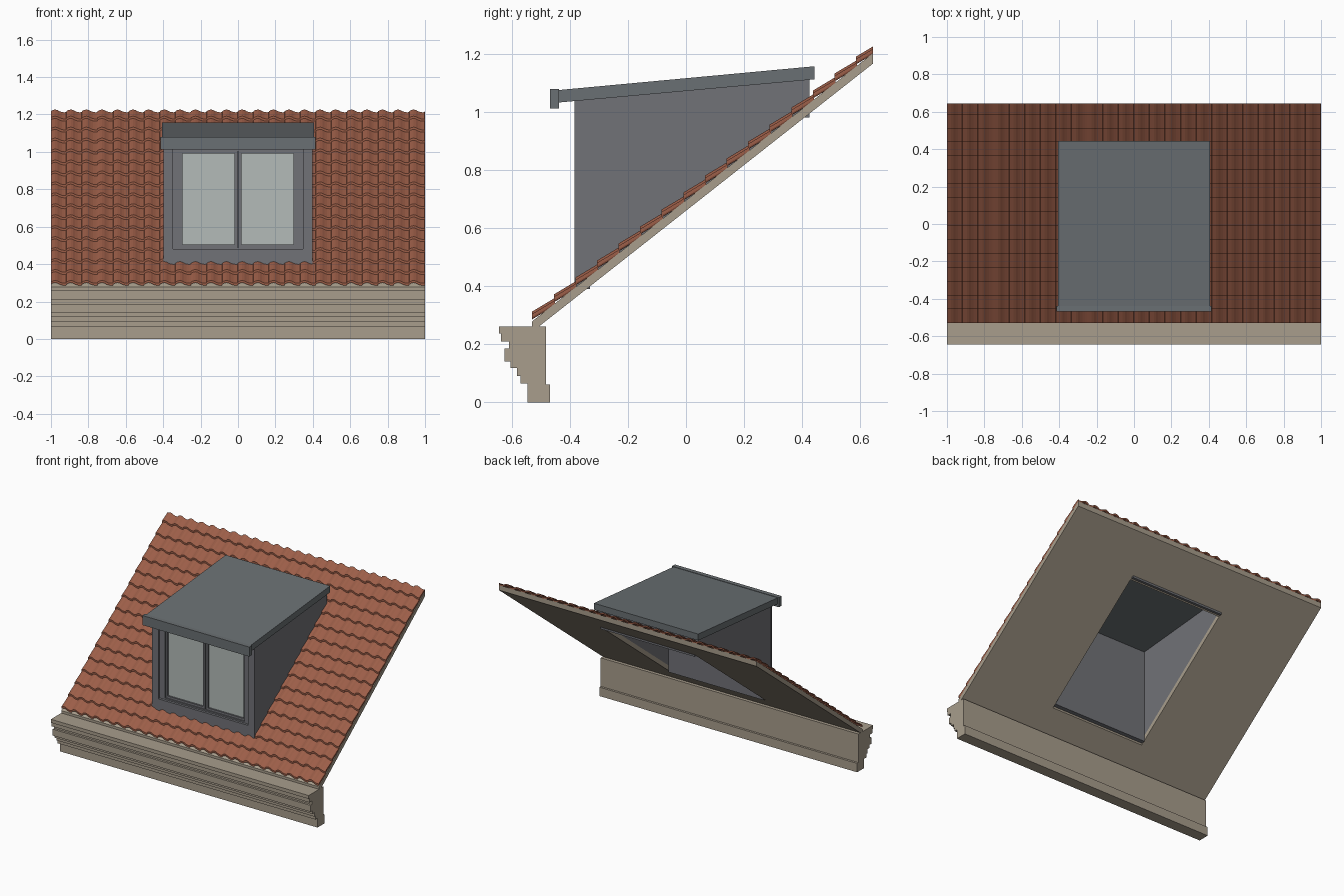
import bpy
import bmesh

default = bpy.data.objects.get("Cube")
if default:
    bpy.data.objects.remove(default)


def material(name, r, g, b):
    """Flat material from 0-255 display values."""
    col = [((c / 255 + 0.055) / 1.055) ** 2.4 for c in (r, g, b)] + [1]
    m = bpy.data.materials.new(name)
    m.use_nodes = True
    m.diffuse_color = col
    m.node_tree.nodes["Principled BSDF"].inputs["Base Color"].default_value = col
    return m


STONE = material("beige stone", 168, 157, 140)
TILE = material("terracotta tile", 156, 94, 72)
WALL = material("wall grey", 113, 114, 119)
ROOF = material("zinc grey", 106, 112, 115)
GLASS = material("pale glass", 180, 187, 185)


def finish(name, bm, mat):
    bmesh.ops.recalc_face_normals(bm, faces=bm.faces)
    me = bpy.data.meshes.new(name)
    bm.to_mesh(me)
    bm.free()
    me.materials.append(mat)
    ob = bpy.data.objects.new(name, me)
    bpy.context.collection.objects.link(ob)
    return ob


def loft(name, loops, mat, closed=False):
    """Skin a list of equal point loops, capped unless the list closes on itself."""
    bm = bmesh.new()
    rings = [[bm.verts.new(p) for p in loop] for loop in loops]
    n = len(rings[0])
    pairs = list(zip(rings, rings[1:]))
    if closed:
        pairs.append((rings[-1], rings[0]))
    else:
        bm.faces.new(rings[0])
        bm.faces.new(rings[-1])
    for a, b in pairs:
        for i in range(n):
            j = (i + 1) % n
            bm.faces.new((a[i], a[j], b[j], b[i]))
    return finish(name, bm, mat)


def prism(name, profile, x0, x1, mat):
    """Extrude a (y, z) profile along x."""
    return loft(name, [[(x, y, z) for y, z in profile] for x in (x0, x1)], mat)


def box(name, x0, x1, y0, y1, z0, z1, mat):
    return prism(name, [(y0, z0), (y1, z0), (y1, z1), (y0, z1)], x0, x1, mat)


def rect(x0, x1, v0, v1):
    return [(x0, v0), (x1, v0), (x1, v1), (x0, v1)]


def frame(name, outer, inner, d0, d1, mat, place):
    """Rectangular frame between two rectangles, placed by a mapping."""
    layers = ((outer, d0), (outer, d1), (inner, d1), (inner, d0))
    return loft(name, [[place(u, v, d) for u, v in r] for r, d in layers], mat, True)


def upright(u, v, d):
    return (u, d, v)


def slope(y):
    return 0.279 + 0.787 * (y + 0.53)


def sloped(u, v, d):
    return (u, v, slope(v) + d)


# Stepped stone cornice
steps = [(-0.547, 0), (-0.57, 0.065), (-0.582, 0.09), (-0.605, 0.118), (-0.625, 0.14),
         (-0.61, 0.185), (-0.637, 0.21), (-0.645, 0.238)]
cornice = [(-0.483, 0.262), (-0.483, 0.062), (-0.468, 0.062), (-0.468, 0)]
for (y, z), top in zip(steps, [s[1] for s in steps[1:]] + [0.262]):
    cornice += [(y, z), (y, top)]
prism("cornice", cornice, -1, 1, STONE)

# Sloping roof deck with the dormer opening
frame("roof_deck", rect(-1, 1, -0.53, 0.645), rect(-0.365, 0.365, -0.36, 0.40),
      -0.036, 0, STONE, sloped)

# Pantile courses: each tile has a roll, a pan and a stepped side seam
ROLL = [(0, 0.45), (0.12, 0.8), (0.27, 1), (0.42, 0.8), (0.55, 0.4),
        (0.7, 0.1), (0.85, 0), (0.97, 0.05)]
COLS, ROWS, PITCH = 24, 16, 0.0744
width = 2 / COLS
WAVE = [(-1 + (c + u) * width, h) for c in range(COLS) for u, h in ROLL] + [(1, 0.45)]


def course(row, y0, y1, x0, x1):
    start = -0.53 + row * PITCH
    pts = [p for p in WAVE if x0 <= p[0] <= x1]
    if pts[0][0] > x0:
        pts.insert(0, (x0, pts[0][1]))
    if pts[-1][0] < x1:
        pts.append((x1, pts[-1][1]))

    def height(y, h):
        return slope(y) + 0.019 - 0.014 * (y - start) / PITCH + 0.015 * h
    loops = []
    for x, h in pts:
        a, b = height(y0, h), height(y1, h)
        loops.append([(x, y0, a), (x, y1, b), (x, y1, b - 0.012), (x, y0, a - 0.012)])
    loft(f"tile_course_{row + 1}", loops, TILE)


for row in range(ROWS):
    y0 = -0.53 + row * PITCH
    y1 = min(y0 + PITCH + 0.004, 0.645)
    if y1 < -0.37 or y0 > 0.40:
        course(row, y0, y1, -1, 1)
    else:
        course(row, y0, y1, -1, -0.375)
        course(row, y0, y1, 0.375, 1)
        if y1 > 0.42:
            course(row, 0.41, y1, -0.375, 0.375)


# Dormer walls
def eave(y):
    return 1.035 + 0.09 * (y + 0.44)


cheek = [(-0.375, slope(-0.375) - 0.01), (0.425, slope(0.425) - 0.01),
         (0.425, eave(0.425)), (-0.375, eave(-0.375))]
for side, s in (("left", 1), ("right", -1)):
    prism(side + "_dormer_wall", cheek, s * 0.365, s * 0.393, WALL)
box("dormer_back_wall", -0.365, 0.365, 0.40, 0.425, slope(0.40) - 0.03, eave(0.40), WALL)
box("dormer_front_wall", -0.365, 0.365, -0.34, -0.33, 0.39, 1.04, WALL)
box("dormer_sill_wall", -0.365, 0.365, -0.375, -0.34, 0.39, 0.48, WALL)

# Front casing, window frame, two sashes and glass
frame("front_casing", rect(-0.397, 0.397, 0.395, 1.04), rect(-0.348, 0.348, 0.48, 1.02),
      -0.385, -0.375, WALL, upright)
frame("window_frame", rect(-0.365, 0.365, 0.46, 1.04), rect(-0.308, 0.308, 0.49, 1.003),
      -0.368, -0.34, WALL, upright)
for side, s in (("left", 1), ("right", -1)):
    frame(side + "_sash", rect(s * 0.003, s * 0.308, 0.49, 1.003),
          rect(s * 0.019, s * 0.296, 0.505, 0.992), -0.36, -0.34, WALL, upright)
    box(side + "_glass", s * 0.019, s * 0.296, -0.349, -0.342, 0.505, 0.992, GLASS)

# Dormer roof and front fascia
prism("dormer_roof", [(-0.44, 1.033), (0.443, 1.113), (0.443, 1.158), (-0.44, 1.076)],
      -0.405, 0.405, ROOF)
box("dormer_fascia", -0.415, 0.415, -0.468, -0.438, 1.012, 1.079, ROOF)
